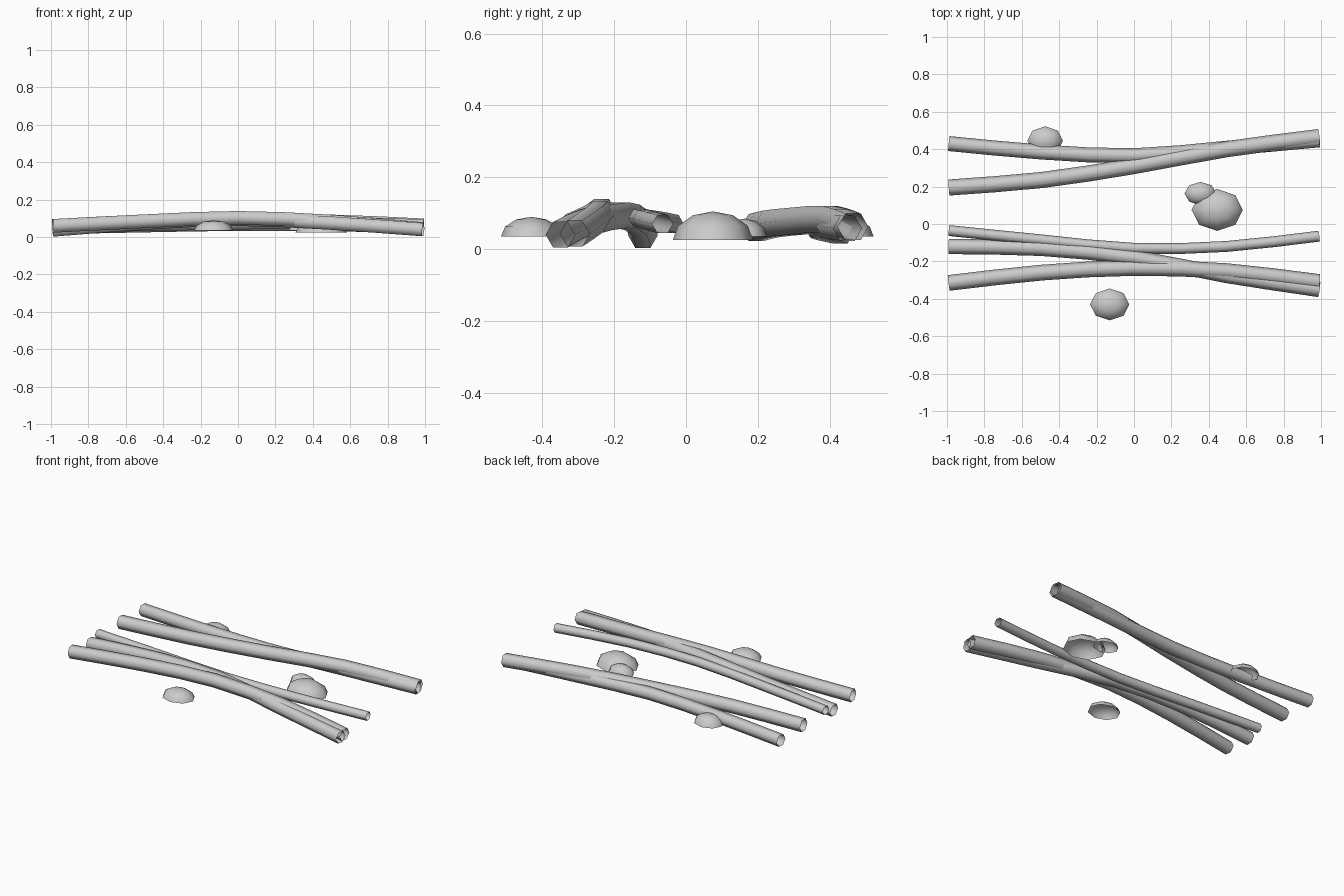
import bpy
import bmesh
import math
from mathutils import Vector

if "Cube" in bpy.data.objects:
    bpy.data.objects.remove(bpy.data.objects["Cube"], do_unlink=True)

grey = bpy.data.materials.new("light_grey")
grey.use_nodes = True
grey.diffuse_color = (0.6, 0.6, 0.6, 1)
grey.node_tree.nodes["Principled BSDF"].inputs["Base Color"].default_value = (0.6, 0.6, 0.6, 1)


def finish(name, bm):
    bmesh.ops.recalc_face_normals(bm, faces=bm.faces)
    for f in bm.faces:
        f.smooth = True
    mesh = bpy.data.meshes.new(name)
    bm.to_mesh(mesh)
    bm.free()
    mesh.materials.append(grey)
    obj = bpy.data.objects.new(name, mesh)
    bpy.context.collection.objects.link(obj)
    return obj


def smooth_path(points, steps=2):
    """Catmull-Rom samples through the points."""
    p = [2 * points[0] - points[1]] + points + [2 * points[-1] - points[-2]]
    out = []
    for i in range(1, len(p) - 2):
        a, b, c, d = p[i - 1:i + 3]
        for s in range(steps):
            t = s / steps
            out.append(0.5 * (2 * b + (c - a) * t + (2 * a - 5 * b + 4 * c - d) * t * t
                              + (3 * b - a - 3 * c + d) * t ** 3))
    return out + [points[-1]]


def pole(name, radius, ys, zs, sides=6):
    """Open-ended bent pole running along x."""
    path = smooth_path([Vector((-0.99 + 0.495 * i, y, z))
                        for i, (y, z) in enumerate(zip(ys, zs))])
    bm = bmesh.new()
    rings = []
    for i, p in enumerate(path):
        along = (path[min(i + 1, len(path) - 1)] - path[max(i - 1, 0)]).normalized()
        side = Vector((0, 0, 1)).cross(along).normalized()
        up = along.cross(side)
        rings.append([bm.verts.new(p + radius * (side * math.cos(a) + up * math.sin(a)))
                      for a in (math.tau * k / sides for k in range(sides))])
    for r, q in zip(rings, rings[1:]):
        for k in range(sides):
            n = (k + 1) % sides
            bm.faces.new((r[k], r[n], q[n], q[k]))
    return finish(name, bm)


def stone(name, x, y, base, rx, ry, height):
    """Flattened half sphere, open underneath."""
    bm = bmesh.new()
    bmesh.ops.create_uvsphere(bm, u_segments=8, v_segments=6, radius=1)
    low = [v for v in bm.verts if v.co.z < -0.01]
    bmesh.ops.delete(bm, geom=low, context='VERTS')
    for v in bm.verts:
        v.co = Vector((x + rx * v.co.x, y + ry * v.co.y, base + height * v.co.z))
    # Keep outward normals on the open dome
    obj = finish(name, bm)
    if sum(f.normal.z for f in obj.data.polygons) < 0:
        obj.data.flip_normals()
    return obj


# Rear pair of poles
pole("rear_pole", 0.040, (0.43, 0.385, 0.365, 0.405, 0.45), (0.05, 0.06, 0.068, 0.065, 0.058))
pole("rear_crossing_pole", 0.043, (0.195, 0.235, 0.31, 0.40, 0.465), (0.06, 0.07, 0.078, 0.083, 0.062))

# Front group of poles
pole("thin_pole", 0.029, (-0.035, -0.085, -0.13, -0.12, -0.065), (0.07, 0.08, 0.086, 0.084, 0.07))
pole("middle_pole", 0.041, (-0.12, -0.13, -0.18, -0.275, -0.35), (0.038, 0.075, 0.095, 0.075, 0.04))
pole("front_pole", 0.042, (-0.315, -0.26, -0.235, -0.252, -0.31), (0.06, 0.085, 0.103, 0.083, 0.043))

# Stones lying between the poles
stone("front_stone", -0.13, -0.43, 0.035, 0.105, 0.085, 0.055)
stone("large_stone", 0.445, 0.075, 0.025, 0.137, 0.112, 0.08)
stone("small_stone", 0.355, 0.163, 0.035, 0.085, 0.062, 0.05)
stone("rear_stone", -0.475, 0.445, 0.035, 0.095, 0.077, 0.055)
